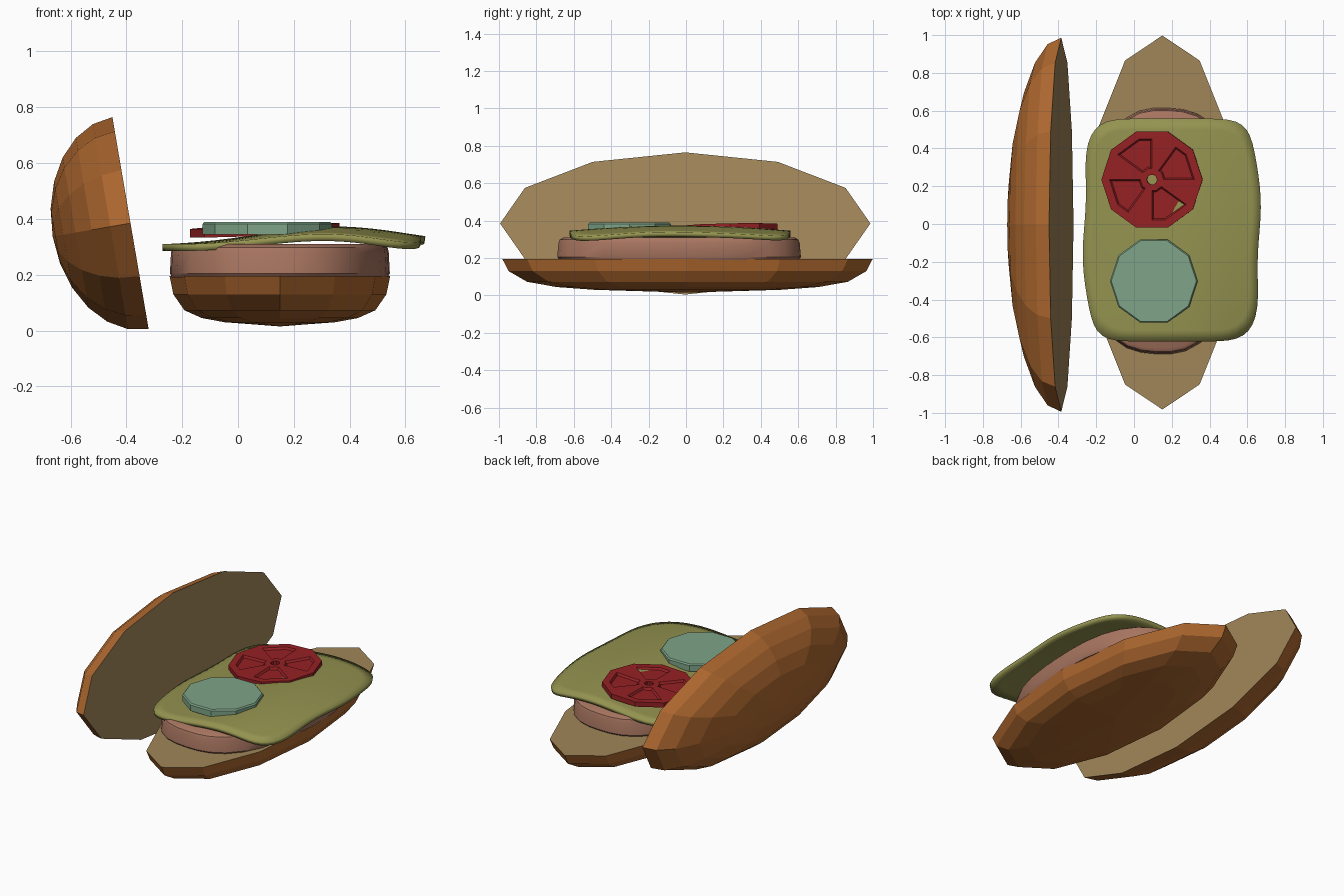
import bpy, bmesh
from math import sin, cos, pi, radians, exp

if "Cube" in bpy.data.objects:
    bpy.data.objects.remove(bpy.data.objects["Cube"])


def mat(name, hexcode):
    m = bpy.data.materials.new(name)
    rgb = [int(hexcode[i:i + 2], 16) / 255 for i in (0, 2, 4)]
    m.diffuse_color = [((c + 0.055) / 1.055) ** 2.4 for c in rgb] + [1]
    m.use_nodes = True
    m.node_tree.nodes["Principled BSDF"].inputs["Base Color"].default_value = m.diffuse_color
    return m


CRUST = mat("crust brown", "ae682f")
CRUMB = mat("crumb tan", "a08659")
MEAT = mat("meat pink", "a87560")
LEAF = mat("leaf green", "949350")
RED = mat("tomato red", "962124")
CUKE = mat("cucumber green", "7ea488")


def ellipse(a, b, n=2.0):
    """Outline function of a (super)ellipse."""
    def f(t):
        c, s = cos(t), sin(t)
        k = (abs(c) ** n + abs(s) ** n) ** (-1 / n)
        return a * c * k, b * s * k
    return f


def decagon(r):
    """Outline function of a ten-sided polygon with a corner at angle 0."""
    step = pi / 5

    def f(t):
        k = r * cos(step / 2) / cos(t % step - step / 2)
        return k * cos(t), k * sin(t)
    return f


def stack(rings, sides, outline, closed=False):
    """Skin of scaled outlines at given heights: rings = (scale, z)."""
    bm = bmesh.new()
    loops = []
    for s, z in rings:
        pts = [outline(2 * pi * i / sides) for i in range(sides)]
        loops.append([bm.verts.new((x * s, y * s, z)) for x, y in pts])
    pairs = list(zip(loops, loops[1:]))
    if closed:
        pairs.append((loops[-1], loops[0]))
    for a, b in pairs:
        for i in range(sides):
            j = (i + 1) % sides
            bm.faces.new((a[i], a[j], b[j], b[i]))
    if not closed:
        for loop, (s, z) in ((loops[0], rings[0]), (loops[-1], rings[-1])):
            if s > 0:
                bm.faces.new(loop)
    bmesh.ops.remove_doubles(bm, verts=bm.verts, dist=1e-5)
    bmesh.ops.recalc_face_normals(bm, faces=bm.faces)
    return bm


def finish(bm, name, mats, loc=(0, 0, 0), rot=(0, 0, 0), smooth=False):
    me = bpy.data.meshes.new(name)
    bm.to_mesh(me)
    bm.free()
    for m in mats:
        me.materials.append(m)
    ob = bpy.data.objects.new(name, me)
    bpy.context.collection.objects.link(ob)
    ob.location, ob.rotation_euler = loc, rot
    if smooth:
        bpy.ops.object.select_all(action='DESELECT')
        bpy.context.view_layer.objects.active = ob
        ob.select_set(True)
        bpy.ops.object.shade_smooth_by_angle(angle=radians(35))
    return ob


def bun(name, rings, radii, loc, rot=(0, 0, 0)):
    """Half bun whose flat cut face is at local z = 0."""
    bm = stack(rings, 12, ellipse(*radii))
    for f in bm.faces:
        if f.calc_center_median().z > -1e-4:
            f.material_index = 1
    finish(bm, name, [CRUST, CRUMB], loc, rot)


def polar_ellipse(a, b):
    return lambda t: (a * cos(t), b * sin(t))


ellipse_super, ellipse = ellipse, polar_ellipse

# Bread halves
bun("bottom_bun", [(1, 0), (.966, -.065), (.866, -.122), (.707, -.15),
                   (.5, -.165), (.26, -.172), (0, -.18)],
    (.395, .99), (.15, .008, .195))
dome = [(cos(radians(a)), -.283 * sin(radians(a))) for a in range(0, 90, 15)]
bun("top_bun", dome + [(0, -.283)], (.3855, .99), (-.385, -.004, .385),
    (0, radians(80.3), 0))

# Meat patty
patty = stack([(.98, .19), (1, .205), (.99, .28), (.98, .298), (.95, .31)],
              32, ellipse_super(.39, .652, 2.6))
finish(patty, "meat_patty", [MEAT], (.15, -.037, 0), (0, 0, radians(-3)), True)

# Lettuce: rounded, wavy sheet
N = 20
leaf = bmesh.new()
grid = []
for j in range(N + 1):
    row = []
    for i in range(N + 1):
        u, v = 2 * i / N - 1, 2 * j / N - 1
        norm = (abs(u) ** 7 + abs(v) ** 7) ** (1 / 7) or 1
        k = max(abs(u), abs(v)) / norm
        px, py = u * k, v * k
        x = .2 + px * (.435 + .03 * (1 - py * py)) + .008 * sin(6 * py) * abs(px)
        y = -.032 + .59 * py
        z = .305 + .068 * exp(-((x - .35) / .38) ** 2)
        z -= .03 * py * py * max(0, (x + .3) / .7)
        row.append(leaf.verts.new((x, y, z)))
    grid.append(row)
for a, b in zip(grid, grid[1:]):
    for i in range(N):
        leaf.faces.new((a[i], a[i + 1], b[i + 1], b[i]))
lettuce = finish(leaf, "lettuce_leaf", [LEAF], smooth=True)
sol = lettuce.modifiers.new("thickness", 'SOLIDIFY')
sol.thickness, sol.offset = .025, -1

# Tomato slice: ring with four sunken seed pockets
tom = stack([(.1, -.03), (.1, 0), (.23, 0), (.84, 0), (1, 0), (1, -.03)],
            20, decagon(.268), closed=True)
tom.faces.ensure_lookup_table()
tops = [f for f in tom.faces if f.normal.z > .9]
band = sorted(tops, key=lambda f: -f.calc_area())
from math import atan2
for q in range(4):
    pocket = []
    for f in tops:
        c = f.calc_center_median()
        k = int((atan2(c.y, c.x) % (2 * pi)) / (pi / 10))
        if .1 < c.xy.length < .2 and k // 5 == q and k % 5 < 3:
            pocket.append(f)
    bmesh.ops.inset_region(tom, faces=pocket, thickness=.008, depth=0,
                           use_even_offset=True)
    for v in {v for f in pocket for v in f.verts}:
        v.co.z -= .013
finish(tom, "tomato_slice", [RED], (.095, .235, .375),
       (radians(1.1), radians(-2.3), 0))

# Cucumber slice
cuke = stack([(1, .345), (1, .382), (.97, .39)], 10, decagon(.232))
finish(cuke, "cucumber_slice", [CUKE], (.105, -.302, 0))
